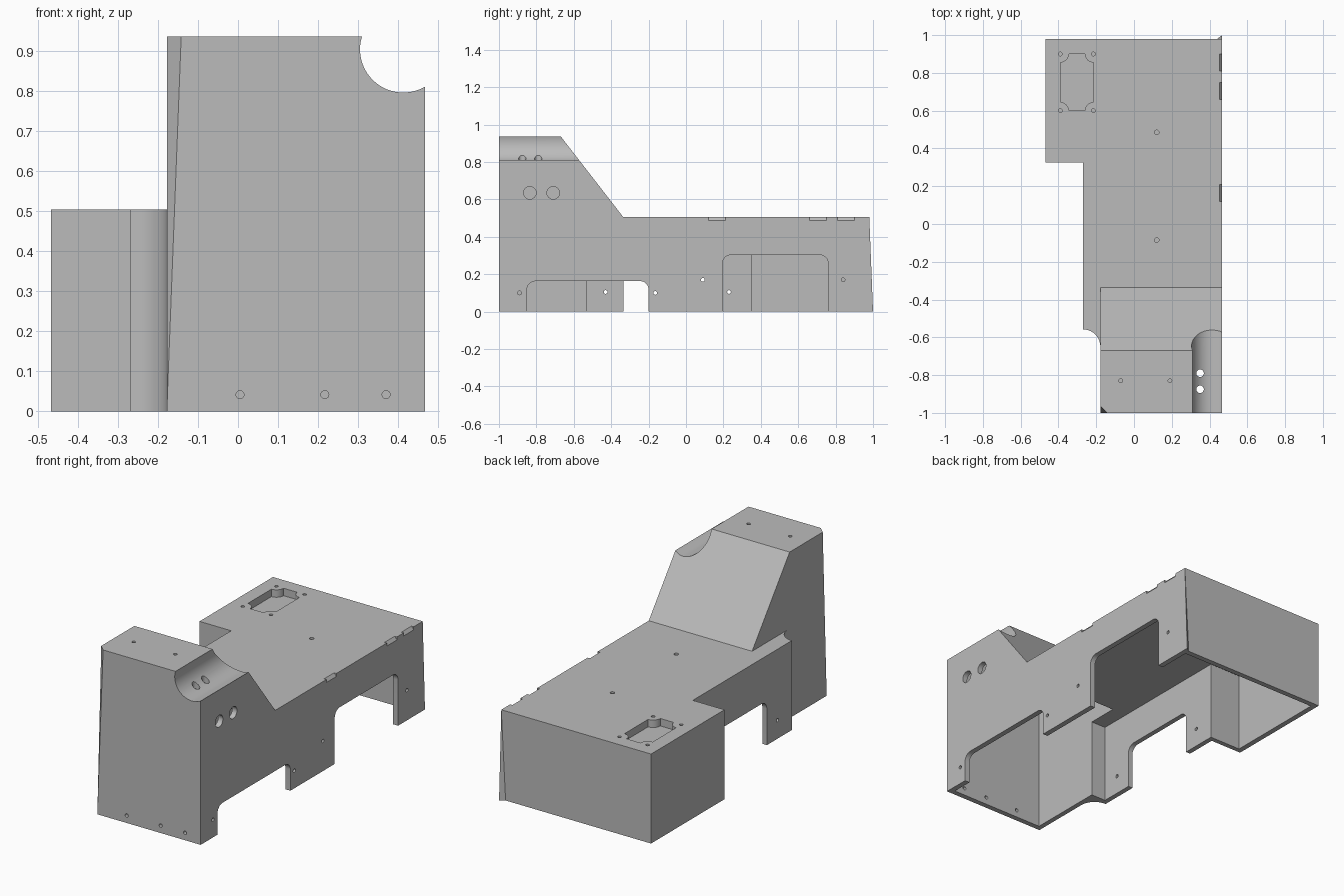
import bpy, bmesh, math
from mathutils import Matrix, Vector

if "Cube" in bpy.data.objects:
    bpy.data.objects.remove(bpy.data.objects["Cube"])

grey = bpy.data.materials.new("light_grey")
grey.diffuse_color = (0.5, 0.5, 0.5, 1)
grey.use_nodes = True
grey.node_tree.nodes["Principled BSDF"].inputs["Base Color"].default_value = grey.diffuse_color


def make(name, bm):
    bmesh.ops.recalc_face_normals(bm, faces=bm.faces[:])
    me = bpy.data.meshes.new(name)
    bm.to_mesh(me)
    bm.free()
    ob = bpy.data.objects.new(name, me)
    bpy.context.collection.objects.link(ob)
    me.materials.append(grey)
    return ob


def prism(name, pts, axis, lo, hi):
    """Extrude a 2D outline along an axis; the outline uses the other two axes in order."""
    def place(p, t):
        return {"x": (t, *p), "y": (p[0], t, p[1]), "z": (*p, t)}[axis]
    bm = bmesh.new()
    a = [bm.verts.new(place(p, lo)) for p in pts]
    b = [bm.verts.new(place(p, hi)) for p in pts]
    bm.faces.new(a)
    bm.faces.new(b)
    n = len(pts)
    for i in range(n):
        j = (i + 1) % n
        bm.faces.new((a[i], a[j], b[j], b[i]))
    return make(name, bm)


def arc(cx, cy, r, a0, a1, n=8, ry=None):
    ry = ry or r
    return [(cx + r * math.cos(math.radians(a0 + (a1 - a0) * i / n)),
             cy + ry * math.sin(math.radians(a0 + (a1 - a0) * i / n))) for i in range(n + 1)]


def circle(cx, cy, r, n=24, ry=None):
    return arc(cx, cy, r, 0, 360, n, ry)[:-1]


def combine(target, tool, op="DIFFERENCE"):
    m = target.modifiers.new("cut", "BOOLEAN")
    m.operation, m.object, m.solver = op, tool, "EXACT"
    bpy.context.view_layer.objects.active = target
    bpy.ops.object.modifier_apply(modifier=m.name)
    bpy.data.objects.remove(tool)


def drill(target, axis, centres, r, lo, hi):
    for c in centres:
        combine(target, prism("drill", circle(*c, r, 16), axis, lo, hi))


# Tower and long body as one side profile
L, R, H, T = -0.178, 0.467, 0.505, 0.937
body = prism("housing", [(-1, 0), (0.98, 0), (0.98, H), (-0.335, H), (-0.67, T), (-1, T)], "x", L, R)

# Tapered chamfer on the front left corner
bm = bmesh.new()
bm.from_mesh(body.data)
p = [Vector((L, -1, 0)), Vector((-0.142, -1, T)), Vector((L, -0.965, T))]
nrm = (p[1] - p[0]).cross(p[2] - p[0]).normalized()
if nrm.x > 0:
    nrm = -nrm
bmesh.ops.bisect_plane(bm, geom=bm.verts[:] + bm.edges[:] + bm.faces[:], dist=1e-5,
                       plane_co=p[0], plane_no=nrm, clear_outer=True)
bmesh.ops.holes_fill(bm, edges=bm.edges[:], sides=0)
bmesh.ops.recalc_face_normals(bm, faces=bm.faces[:])
bm.to_mesh(body.data)
bm.free()

# Left side extension with the concave corner
side = [(-0.05, 0.98), (-0.468, 0.98), (-0.468, 0.325), (-0.27, 0.325)]
side += arc(-0.27, -0.65, 0.092, 90, 0, 10) + [(-0.05, -0.65)]
combine(body, prism("side_extension", side, "z", 0, H), "UNION")

# Thin flared sliver on the back right corner
bm = bmesh.new()
v = [bm.verts.new(c) for c in ((0.44, 0.98, 0), (R, 0.98, 0), (R, 1.0, 0), (R, 0.98, H))]
for f in ((0, 1, 2), (0, 1, 3), (1, 2, 3), (0, 2, 3)):
    bm.faces.new([v[i] for i in f])
make("corner_flare", bm)

# Round channel along the tower top
combine(body, prism("channel", circle(0.413, 0.905, 0.108, 64), "y", -1.1, -0.4))

# Hollow interior, open underneath
low = [(0.437, -0.97), (0.437, 0.95), (-0.438, 0.95), (-0.438, 0.352),
       (-0.242, 0.352), (-0.242, -0.53), (-0.15, -0.53), (-0.15, -0.97)]
combine(body, prism("low_cavity", low, "z", -0.1, 0.45))
tower = prism("tower_cavity", [(-0.97, 0.3), (-0.97, 0.9), (-0.705, 0.9), (-0.355, 0.45), (-0.355, 0.3)],
              "x", -0.15, 0.437)
combine(tower, prism("channel_liner", circle(0.413, 0.905, 0.135, 64), "y", -1.1, -0.4))
combine(body, tower)

# Large oval opening square to the sloped face
oval = prism("oval", circle(0, 0, 0.172, 64, 0.22), "z", -0.12, 0.1)
oval.data.transform(Matrix(((1, 0, 0, 0.12), (0, -0.615, 0.789, -0.5),
                            (0, 0.789, 0.615, 0.717), (0, 0, 0, 1))))
combine(body, oval)


# Rounded leg cutouts
def arch(y0, y1, h, x0, x1, r=0.045):
    pts = [(y0, -0.1)] + arc(y0 + r, h - r, r, 180, 90) + arc(y1 - r, h - r, r, 90, 0) + [(y1, -0.1)]
    combine(body, prism("arch", pts, "x", x0, x1))


arch(-0.85, -0.2, 0.163, 0.4, 0.5)
arch(0.195, 0.76, 0.303, 0.4, 0.5)
arch(-0.335, 0.145, 0.25, -0.3, -0.2)

# Recessed pocket with scooped corners
x0, x1, y0, y1, r = -0.39, -0.215, 0.6, 0.9, 0.045
pocket = (arc(x0, y0, r, 90, 0) + arc(x1, y0, r, 180, 90)
          + arc(x1, y1, r, 270, 180) + arc(x0, y1, r, 0, -90))
combine(body, prism("pocket", pocket, "z", H - 0.042, 0.6))
drill(body, "z", [(x, y) for x in (x0, x1) for y in (y0, y1)], 0.01, H - 0.03, 0.6)

# Roof, channel, side and front holes
drill(body, "z", [(0.12, 0.485), (0.12, -0.085)], 0.012, H - 0.03, 0.6)
drill(body, "z", [(-0.07, -0.83), (0.19, -0.83)], 0.01, T - 0.025, 1)
drill(body, "z", [(0.35, -0.79), (0.35, -0.875)], 0.02, 0.7, 0.9)
drill(body, "x", [(-0.835, 0.635), (-0.71, 0.635)], 0.034, 0.4, 0.5)
drill(body, "x", [(-0.89, 0.1), (-0.165, 0.1), (0.09, 0.17), (0.84, 0.17)], 0.01, 0.4, 0.5)
drill(body, "x", [(-0.43, 0.105), (0.23, 0.105)], 0.01, -0.3, -0.2)
drill(body, "y", [(0.005, 0.042), (0.217, 0.042), (0.37, 0.042)], 0.01, -1.1, -0.9)

# Small sloped nicks on the right roof edge
for a, b in ((0.12, 0.21), (0.66, 0.75), (0.81, 0.9)):
    combine(body, prism("nick", [(0.453, 0.52), (0.453, 0.505), (0.469, 0.485), (0.48, 0.52)], "y", a, b))

# Smooth only the curved walls
bpy.ops.object.select_all(action="DESELECT")
body.select_set(True)
bpy.context.view_layer.objects.active = body
bpy.ops.object.shade_smooth_by_angle(angle=math.radians(30))
